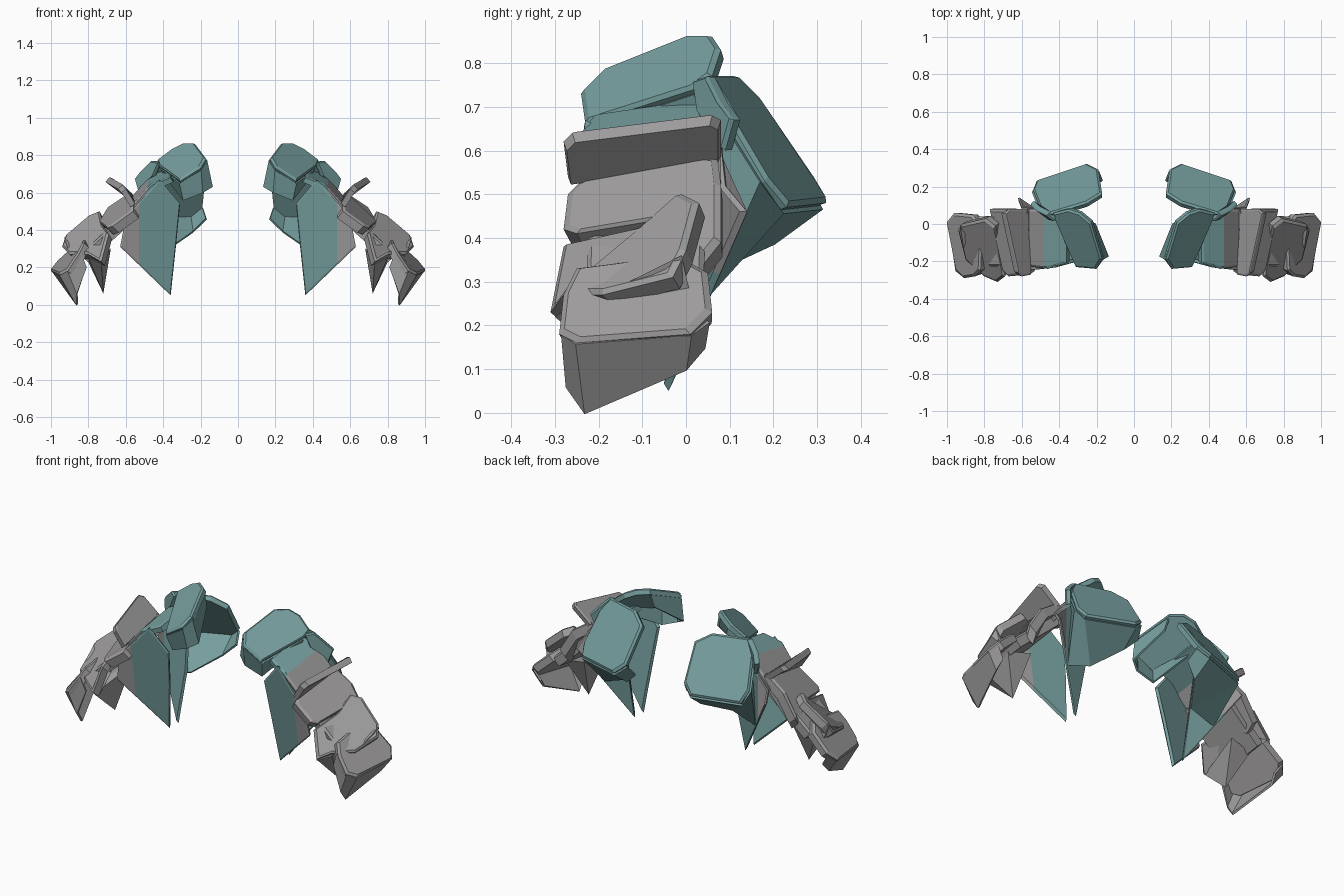
import bpy
import bmesh
from mathutils import Vector

default_cube = bpy.data.objects.get("Cube")
if default_cube:
    bpy.data.objects.remove(default_cube, do_unlink=True)


def make_material(name, colour):
    material = bpy.data.materials.new(name)
    material.use_nodes = True
    material.diffuse_color = (*colour, 1)
    shader = material.node_tree.nodes["Principled BSDF"]
    shader.inputs["Base Color"].default_value = (*colour, 1)
    shader.inputs["Roughness"].default_value = 0.8
    return material


teal = make_material("dull teal", (0.18, 0.34, 0.34))
grey = make_material("warm grey", (0.35, 0.34, 0.34))


def vectors(points):
    """Points are given in hundredths of a unit."""
    return [Vector(point) / 100 for point in points]


def finish(name, mesh_data, materials, solid=0):
    """Turn a bmesh into a mirrored pair of parts."""
    bmesh.ops.recalc_face_normals(mesh_data, faces=mesh_data.faces[:])
    mesh = bpy.data.meshes.new(name)
    mesh_data.to_mesh(mesh)
    mesh_data.free()
    for material in materials:
        mesh.materials.append(material)
    part = bpy.data.objects.new(name, mesh)
    bpy.context.collection.objects.link(part)
    if solid:
        shell = part.modifiers.new("shell", "SOLIDIFY")
        shell.thickness = solid
        shell.offset = 0
    part.modifiers.new("other side", "MIRROR").use_mirror_merge = False
    return part


def slab(name, points, facing, materials, thick=0.04, inset=0.92, lift=0.01, split=None):
    """Armour plate: outline, raised chamfered face and a flat back."""
    rim = vectors(points)
    centre = sum(rim, Vector()) / len(rim)
    normal = Vector()
    for here, following in zip(rim, rim[1:] + rim[:1]):
        normal += (here - centre).cross(following - centre)
    normal.normalize()
    if normal.dot(Vector(facing)) < 0:
        normal.negate()
    face = [centre + (p - centre) * inset + normal * lift for p in rim]
    back = [centre + (p - centre) * 0.96 - normal * thick for p in rim]
    bm = bmesh.new()
    rings = [[bm.verts.new(p) for p in ring] for ring in (face, rim, back)]
    count = len(rim)
    for upper, lower in zip(rings, rings[1:]):
        for i in range(count):
            j = (i + 1) % count
            bm.faces.new((upper[i], upper[j], lower[j], lower[i]))
    bm.faces.new(rings[0])
    bm.faces.new(rings[-1])
    if split:
        # Paint everything beyond the split in the second colour
        bmesh.ops.bisect_plane(bm, geom=bm.verts[:] + bm.edges[:] + bm.faces[:],
                               plane_co=(split, 0, 0), plane_no=(1, 0, 0))
        for polygon in bm.faces:
            polygon.material_index = int(polygon.calc_center_median().x > split)
    return finish(name, bm, materials)


def skirt(name, top, bottom, material, thick=0.012):
    """Folded sheet hanging between two edges."""
    bm = bmesh.new()
    upper = [bm.verts.new(p) for p in vectors(top)]
    lower = [bm.verts.new(p) for p in vectors(bottom)]
    for i in range(len(upper) - 1):
        bm.faces.new((upper[i], upper[i + 1], lower[i + 1], lower[i]))
    return finish(name, bm, [material], solid=thick)


def wedge(name, points, material):
    """Solid spike from a handful of corners."""
    bm = bmesh.new()
    for point in vectors(points):
        bm.verts.new(point)
    bmesh.ops.convex_hull(bm, input=bm.verts[:])
    return finish(name, bm, [material])


outward, up, front, rear = (1, 0, 1), (0, 0, 1), (0, -1, 0), (0, 1, 0)

# Raised hood over the top, with its flap folded round the front
slab("top_hood",
     [(23, 1, 86), (17, -19, 78), (20, -24, 73), (31, -23, 66),
      (42, 2, 74), (43, 6, 77), (35, 8, 83), (29, 6, 86)],
     up, [teal], thick=0.025, inset=0.93)
skirt("hood_flap",
      [(23, 1, 84), (17, -19, 77), (20, -23, 72), (31, -22, 65), (41, 2, 73)],
      [(21, 0, 76), (14, -17, 63), (19, -20, 60), (29, -19, 56), (39, 3, 69)], teal)

# Rear shoulder plate and the sheet folded under it
slab("rear_plate",
     [(19, 29, 53), (25, 32, 48), (52, 23, 47), (54, 18, 53),
      (50, 8, 70), (45, 5, 77), (25, 11, 77), (17, 16, 72)],
     rear, [teal], thick=0.025, inset=0.94)
skirt("rear_plate_fold",
      [(19, 28, 52), (25, 31, 47), (52, 22, 46), (54, 17, 53), (50, 7, 69)],
      [(17, 23, 46), (24, 20, 39), (34, 5, 32), (49, 5, 27), (46, 4, 60)], teal)
slab("collar",
     [(42, 2, 76), (46, 5, 77), (52, 8, 71), (55, 11, 67), (53, 9, 60), (45, 3, 69)],
     outward, [teal], thick=0.02)

# Tapered body: sloping top and two pointed walls
slab("body_top",
     [(36, -21, 68), (36, 6, 72), (45, 8, 70), (61, 8, 52), (61, -22, 47), (46, -24, 64)],
     outward, [teal, grey], thick=0.03, split=0.48)
slab("front_wall",
     [(42, -23, 67), (60, -25, 47), (63, -23, 31), (36, -12, 5), (33, -16, 33), (31, -20, 54)],
     front, [teal, grey], thick=0.015, inset=0.96, lift=0.004, split=0.53)
slab("back_wall",
     [(42, 7, 70), (60, 9, 52), (62, 14, 46), (36, -4, 5), (35, 3, 34), (36, 6, 56)],
     rear, [teal, grey], thick=0.015, inset=0.96, lift=0.004, split=0.53)

# Raised fin across the upper arm, leaning in towards the front
slab("shoulder_fin",
     [(55, -27, 54), (60, -28, 62), (62, -26, 64), (69, 6, 68), (67, 8, 67), (57, 8, 59)],
     up, [grey], thick=0.03, inset=0.95, lift=0.005)

# Overlapping arm plates
slab("arm_core",
     [(57, -22, 50), (57, 5, 54), (84, 4, 30), (84, -23, 26)],
     outward, [grey], thick=0.05)
slab("upper_arm_plate",
     [(56, -27, 50), (56, -24, 53), (57, 7, 60), (69, 8, 52), (77, 8, 39),
      (76, 4, 34), (74, -7, 44), (70, -25, 41), (67, -28, 42)],
     outward, [grey], thick=0.05)
slab("middle_arm_plate",
     [(69, -28, 38), (72, -10, 42), (74, -1, 50), (79, 3, 48), (92, 0, 37),
      (94, -3, 31), (90, -19, 27), (80, -28, 27), (73, -31, 23)],
     outward, [grey], thick=0.04)
wedge("middle_plate_lip",
      [(90, -19, 27), (93, -1, 36), (90, 1, 27), (88, -4, 25), (82, -3, 33)], grey)
wedge("middle_plate_spike",
      [(80, -26, 25), (73, -30, 22), (68, -2, 30), (72, -12, 6), (82, -4, 27)], grey)
slab("lower_arm_plate",
     [(82, -25, 33), (81, -2, 36), (86, 5, 32), (96, 6, 23),
      (100, 1, 18), (95, -25, 16), (91, -29, 18), (85, -28, 27)],
     outward, [grey], thick=0.04)
skirt("lower_arm_flap",
      [(96, 5, 21), (99, 1, 18), (95, -25, 16), (91, -28, 18), (84, -27, 28)],
      [(92, 4, 15), (93, 0, 10), (86, -23, 0), (86, -27, 6), (81, -26, 20)], grey)
